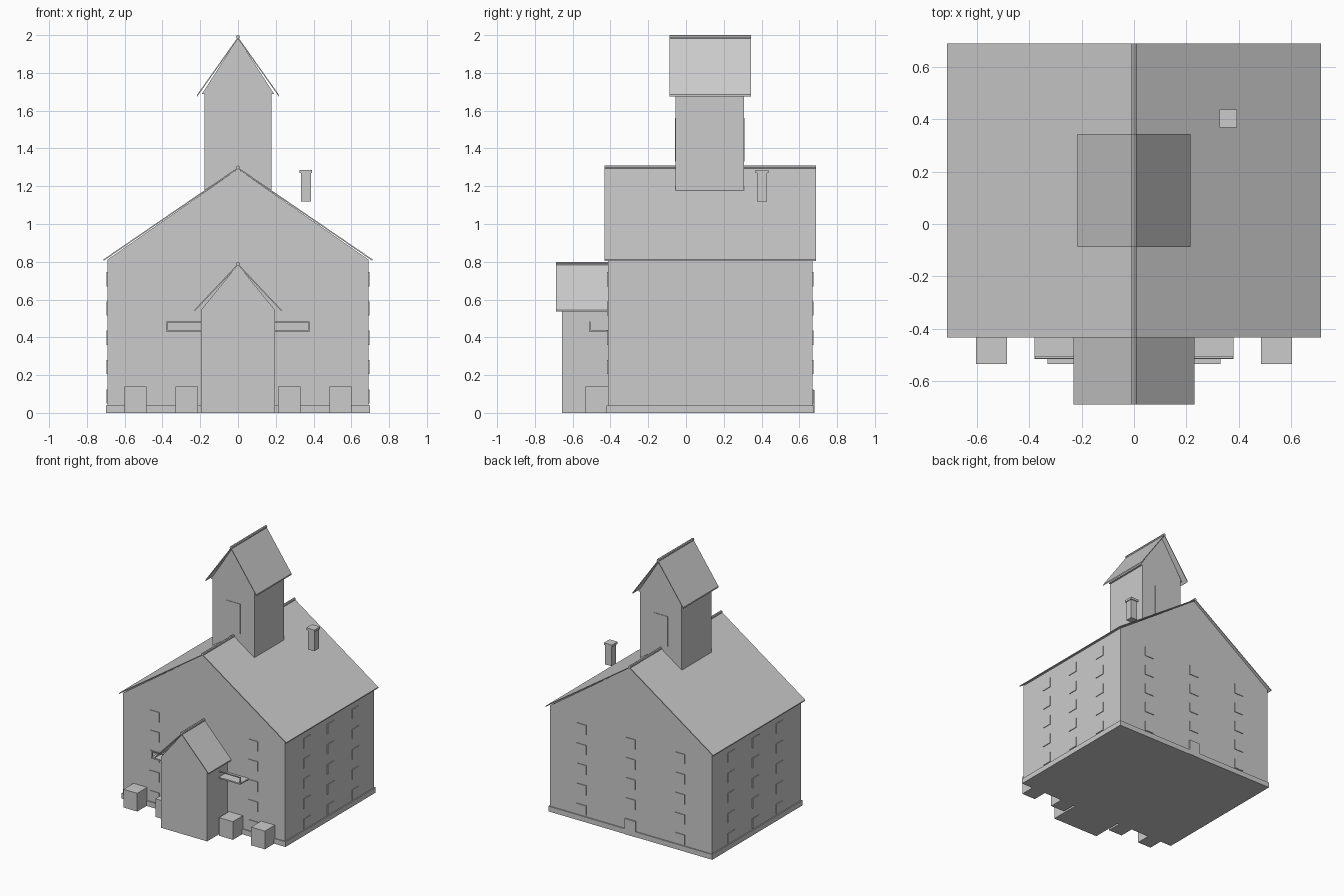
import bpy, bmesh, math

if "Cube" in bpy.data.objects:
    bpy.data.objects.remove(bpy.data.objects["Cube"])

grey = bpy.data.materials.new("plain grey")
grey.diffuse_color = (0.6, 0.6, 0.6, 1)
grey.use_nodes = True
grey.node_tree.nodes["Principled BSDF"].inputs["Base Color"].default_value = grey.diffuse_color


def make(name, bm):
    bmesh.ops.recalc_face_normals(bm, faces=bm.faces[:])
    me = bpy.data.meshes.new(name)
    bm.to_mesh(me)
    bm.free()
    me.materials.append(grey)
    ob = bpy.data.objects.new(name, me)
    bpy.context.scene.collection.objects.link(ob)
    return ob


def prism(name, profile, y0, y1):
    """Extrude an x-z outline along y."""
    bm = bmesh.new()
    a = [bm.verts.new((x, y0, z)) for x, z in profile]
    b = [bm.verts.new((x, y1, z)) for x, z in profile]
    bm.faces.new(a)
    bm.faces.new(b[::-1])
    n = len(a)
    for i in range(n):
        bm.faces.new((a[i], b[i], b[(i + 1) % n], a[(i + 1) % n]))
    return make(name, bm)


def box(name, x0, x1, y0, y1, z0, z1):
    return prism(name, [(x0, z0), (x1, z0), (x1, z1), (x0, z1)], y0, y1)


def roof(name, half, eave, ridge, y0, y1, t, gable_half, g0, g1, wall_top):
    """Thin folded roof sheet, ridge bar and gable infill."""
    prism(name, [(-half, eave), (0, ridge), (half, eave), (half, eave - t),
                 (0, ridge - t), (-half, eave - t)], y0, y1)
    r = 0.01
    prism(name + "_ridge_bar", [(r * math.cos(i * math.pi / 4), ridge + r * math.sin(i * math.pi / 4))
                                for i in range(8)], y0, y1)
    if g0 is not None:
        prism(name + "_gable", [(-gable_half, wall_top), (gable_half, wall_top), (0, ridge - t / 2)], g0, g1)


# main block with gabled outline, plinth and roof
prism("main_walls", [(-0.69, 0), (0.69, 0), (0.69, 0.812), (0, 1.292), (-0.69, 0.812)], -0.412, 0.67)
box("plinth", -0.698, 0.698, -0.42, 0.678, 0, 0.04)
roof("main_roof", 0.713, 0.812, 1.3, -0.432, 0.688, 0.008, 0, None, None, 0)

# tower
box("tower_walls", -0.178, 0.178, -0.055, 0.306, 1.178, 1.69)
roof("tower_roof", 0.216, 1.685, 1.99, -0.087, 0.343, 0.01, 0.192, -0.055, 0.306, 1.687)
for y, side in ((-0.055, "front"), (0.306, "back")):
    box("belfry_opening_" + side, -0.06, 0.06, y - 0.004, y + 0.004, 1.33, 1.56)

# porch
box("porch_walls", -0.197, 0.197, -0.657, -0.41, 0, 0.545)
roof("porch_roof", 0.231, 0.545, 0.79, -0.689, -0.41, 0.009, 0.197, -0.657, -0.41, 0.543)

# windows in five floors on all four walls
for i in range(5):
    z0 = 0.05 + 0.155 * i
    z1 = z0 + 0.075
    for x in (-0.42, 0, 0.42):
        if x:
            box("front_window", x - 0.04, x + 0.04, -0.417, -0.408, z0, z1)
        if x or i:
            box("back_window", x - 0.04, x + 0.04, 0.667, 0.675, z0, z1)
    for y in (-0.15, 0.14, 0.44):
        for s in (-1, 1):
            a, b = sorted((s * 0.687, s * 0.695))
            box("side_window", a, b, y - 0.04, y + 0.04, z0, z1)
box("back_door", -0.045, 0.045, 0.667, 0.681, 0, 0.12)

# balconies and yard boxes on both sides of the porch
for s in (-1, 1):
    def sided(name, xa, xb, *r):
        box(name, min(s * xa, s * xb), max(s * xa, s * xb), *r)
    sided("balcony_slab", 0.19, 0.38, -0.514, -0.41, 0.43, 0.44)
    sided("balcony_rail", 0.19, 0.378, -0.512, -0.505, 0.478, 0.485)
    sided("balcony_post", 0.372, 0.378, -0.512, -0.505, 0.44, 0.48)
    sided("inner_yard_box", 0.212, 0.33, -0.533, -0.41, 0, 0.14)
    sided("outer_yard_box", 0.485, 0.602, -0.533, -0.41, 0, 0.14)

# chimney with cap
box("chimney", 0.333, 0.387, 0.375, 0.43, 1.12, 1.272)
box("chimney_cap", 0.325, 0.393, 0.368, 0.437, 1.27, 1.287)
